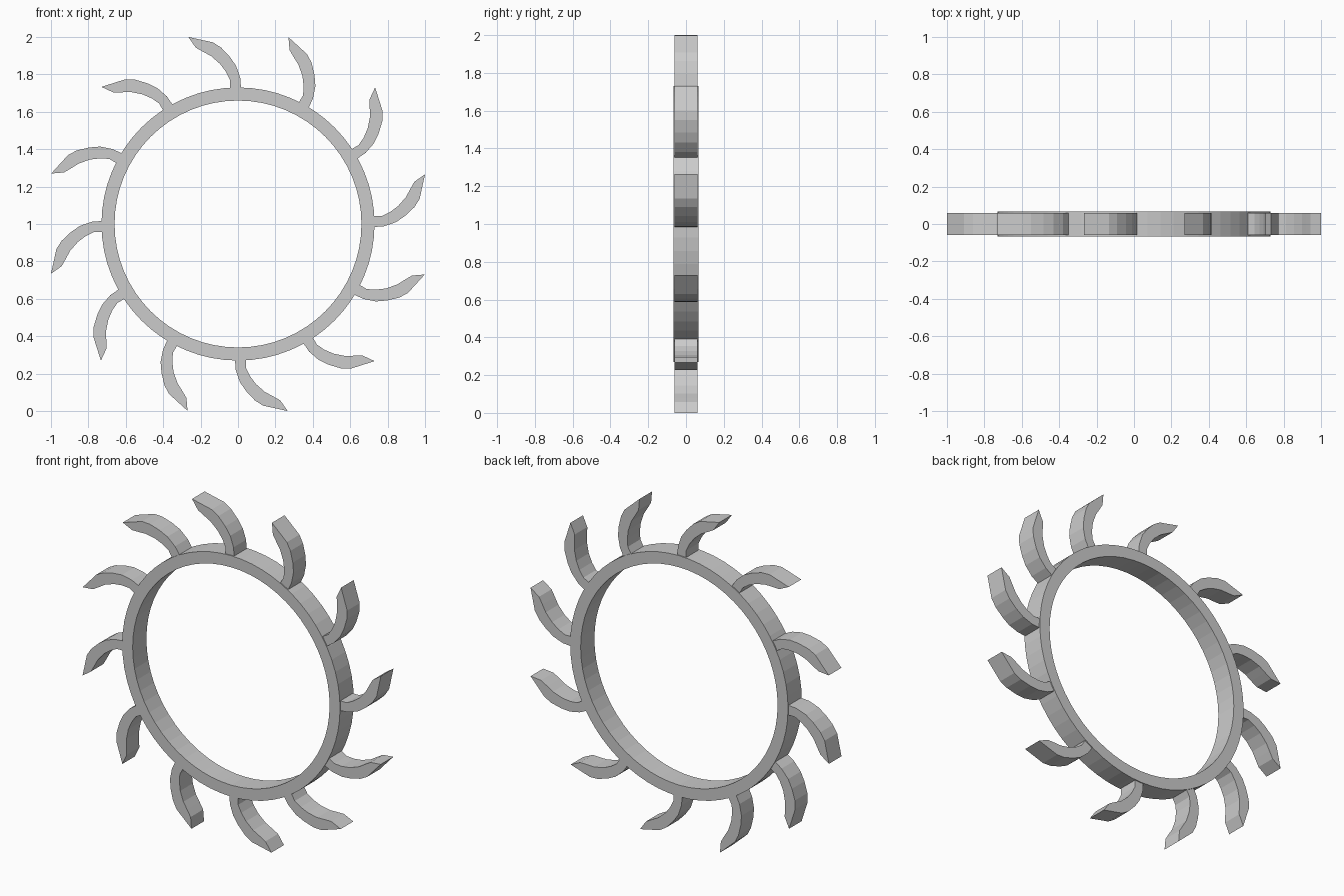
import bpy, bmesh, math
from mathutils import Matrix

if "Cube" in bpy.data.objects:
    bpy.data.objects.remove(bpy.data.objects["Cube"])

CENTER = Matrix.Translation((0, 0, 1.0))


def finish(name, bm):
    bmesh.ops.recalc_face_normals(bm, faces=bm.faces)
    mesh = bpy.data.meshes.new(name)
    bm.to_mesh(mesh)
    bm.free()
    obj = bpy.data.objects.new(name, mesh)
    bpy.context.collection.objects.link(obj)
    return obj


# Ring: rectangular section swept around the y axis
def make_ring(r_in, r_out, half, sides):
    bm = bmesh.new()
    section = [(r_in, -half), (r_out, -half), (r_out, half), (r_in, half)]
    loops = []
    for i in range(sides):
        a = 2 * math.pi * i / sides
        loops.append([bm.verts.new((r * math.cos(a), y, r * math.sin(a))) for r, y in section])
    for i in range(sides):
        p, q = loops[i], loops[(i + 1) % sides]
        for k in range(4):
            m = (k + 1) % 4
            bm.faces.new((p[k], p[m], q[m], q[k]))
    obj = finish("ring", bm)
    obj.matrix_world = CENTER


# Curved ray: strip between outer and inner edges, given thickness in y
OUTER = [(.016, .70), (.016, .728), (.012, .781), (-.010, .845), (-.043, .893),
         (-.090, .943), (-.134, .971), (-.266, 1.0)]
INNER = [(-.043, .70), (-.043, .728), (-.043, .77), (-.064, .813), (-.096, .856),
         (-.144, .898), (-.185, .920), (-.226, .943)]


def make_ray(half):
    bm = bmesh.new()
    rows = [[bm.verts.new((x, y, z)) for (x, z), y in
             ((o, -half), (o, half), (n, half), (n, -half))] for o, n in zip(OUTER, INNER)]
    for p, q in zip(rows, rows[1:]):
        for k in range(4):
            m = (k + 1) % 4
            bm.faces.new((p[k], p[m], q[m], q[k]))
    bm.faces.new(rows[0])
    bm.faces.new(rows[-1])
    return finish("ray_01", bm)


make_ring(0.66, 0.73, 0.066, 64)

# Twelve rays around the ring
ray = make_ray(0.06)
for i in range(12):
    obj = ray
    if i:
        obj = bpy.data.objects.new(f"ray_{i + 1:02d}", ray.data)
        bpy.context.collection.objects.link(obj)
    obj.matrix_world = CENTER @ Matrix.Rotation(math.radians(30 * i), 4, 'Y')
